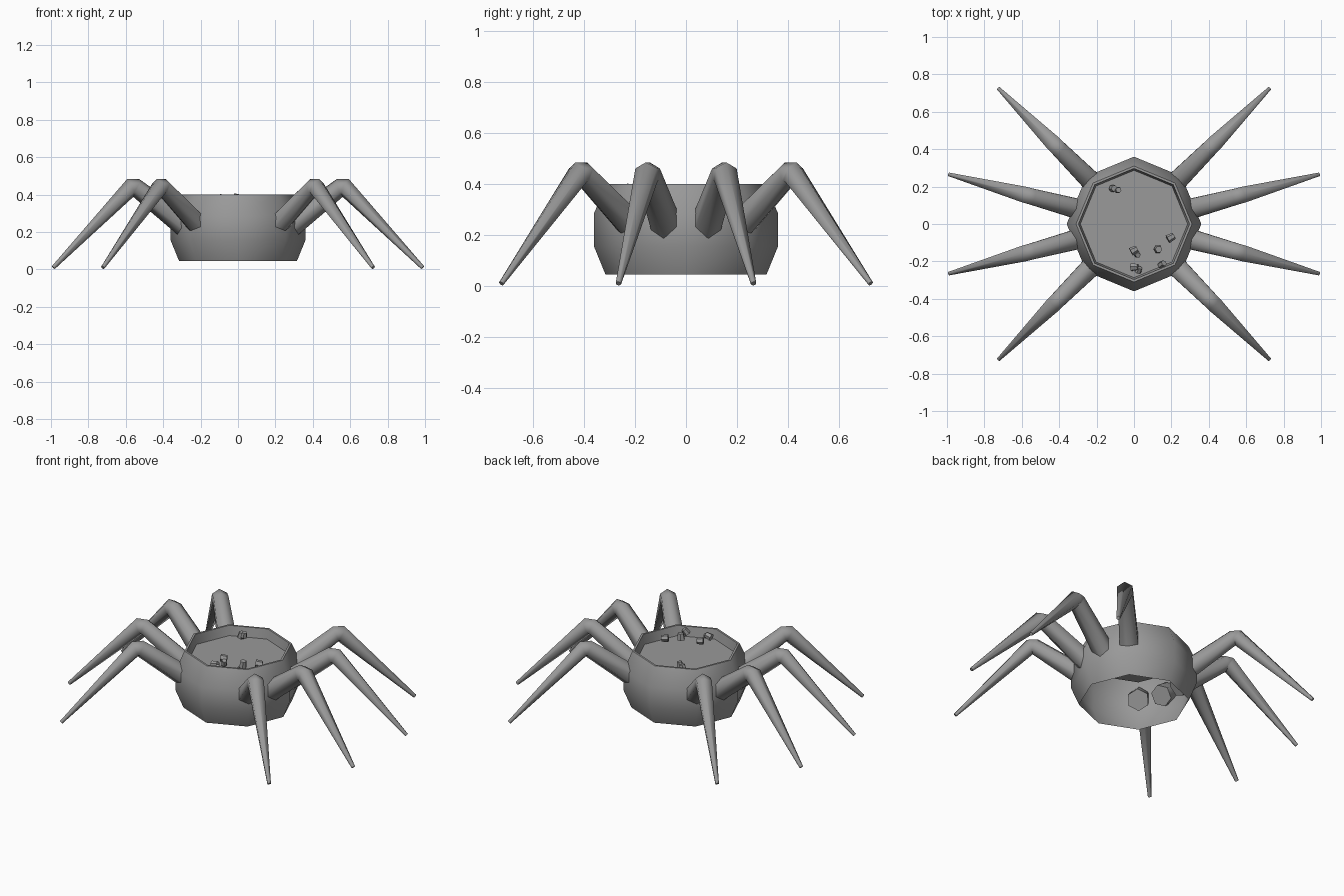
import bpy, bmesh, math, random
from mathutils import Vector, Matrix

if "Cube" in bpy.data.objects:
    bpy.data.objects.remove(bpy.data.objects["Cube"])

random.seed(4)
grey = bpy.data.materials.new("matte_grey")
grey.diffuse_color = (0.32, 0.32, 0.32, 1)
grey.use_nodes = True
grey.node_tree.nodes["Principled BSDF"].inputs["Base Color"].default_value = grey.diffuse_color


def finish(name, bm, smooth=65):
    """Turn a bmesh into a named, shaded object."""
    bmesh.ops.recalc_face_normals(bm, faces=bm.faces)
    mesh = bpy.data.meshes.new(name)
    bm.to_mesh(mesh)
    bm.free()
    obj = bpy.data.objects.new(name, mesh)
    bpy.context.collection.objects.link(obj)
    mesh.materials.append(grey)
    bpy.ops.object.select_all(action='DESELECT')
    obj.select_set(True)
    bpy.context.view_layer.objects.active = obj
    bpy.ops.object.shade_smooth_by_angle(angle=math.radians(smooth))
    return obj


def bridge(bm, rings):
    """Skin consecutive rings of vertices with quads."""
    for a, b in zip(rings, rings[1:]):
        n = len(a)
        for i in range(n):
            bm.faces.new((a[i], a[(i + 1) % n], b[(i + 1) % n], b[i]))


# Eight-sided bowl, open underneath, with a recessed floor below the rim
def make_bowl():
    profile = [(0.315, 0.045), (0.36, 0.155), (0.36, 0.285),
               (0.31, 0.40), (0.297, 0.40), (0.287, 0.34)]
    bm = bmesh.new()
    rings = []
    for r, z in profile:
        rings.append([bm.verts.new((r * math.cos(i * math.pi / 4),
                                    r * math.sin(i * math.pi / 4), z))
                      for i in range(8)])
    bridge(bm, rings)
    bm.faces.new(rings[-1])
    return finish("bowl", bm)


# Six-sided bent leg: thick upper part, knee, long tapering lower part
def make_leg(name, angle):
    # reach, height, slope of the axis in degrees, radius
    sections = [(0.27, 0.215, 37, 0.064), (0.565, 0.437, 20, 0.050),
                (0.595, 0.437, -22, 0.050), (1.022, 0.010, -45, 0.011)]
    turn = Matrix.Rotation(angle, 3, 'Z')
    bm = bmesh.new()
    rings = []
    for reach, z, slope, radius in sections:
        s = math.radians(slope)
        up = Vector((-math.sin(s), 0, math.cos(s)))
        side = Vector((0, 1, 0))
        ring = []
        for i in range(6):
            a = i * math.pi / 3
            p = Vector((reach, 0, z)) + radius * (up * math.cos(a) + side * math.sin(a))
            ring.append(bm.verts.new(turn @ p))
        rings.append(ring)
    bridge(bm, rings)
    bm.faces.new(rings[0])
    bm.faces.new(rings[-1])
    return finish(name, bm)


# Small lumpy bits lying on the bowl floor
def make_bit(index, x, y, z, radius):
    bm = bmesh.new()
    place = Matrix.Translation((x, y, z)) @ Matrix.Rotation(
        random.uniform(0, 3), 4, Vector((random.random(), random.random(), 1)))
    bmesh.ops.create_cone(bm, cap_ends=True, segments=6, radius1=radius,
                          radius2=radius * 0.8, depth=radius * 1.7, matrix=place)
    return finish(f"floor_bit_{index}", bm, 30)


make_bowl()

for side, base in (("right", 0), ("left", 180)):
    for place, offset in (("front", -45), ("mid_front", -15),
                          ("mid_back", 15), ("back", 45)):
        turn = offset if base == 0 else base - offset
        make_leg(f"leg_{side}_{place}", math.radians(turn))

bits = [(-0.11, 0.19, 0.375, 0.021), (-0.085, 0.182, 0.385, 0.019),
        (0.0, -0.14, 0.385, 0.022), (0.018, -0.163, 0.37, 0.018),
        (0.13, -0.135, 0.38, 0.023), (0.197, -0.072, 0.375, 0.023),
        (0.152, -0.215, 0.375, 0.020), (0.003, -0.23, 0.38, 0.022),
        (0.026, -0.245, 0.37, 0.018)]
for i, b in enumerate(bits):
    make_bit(i + 1, *b)
